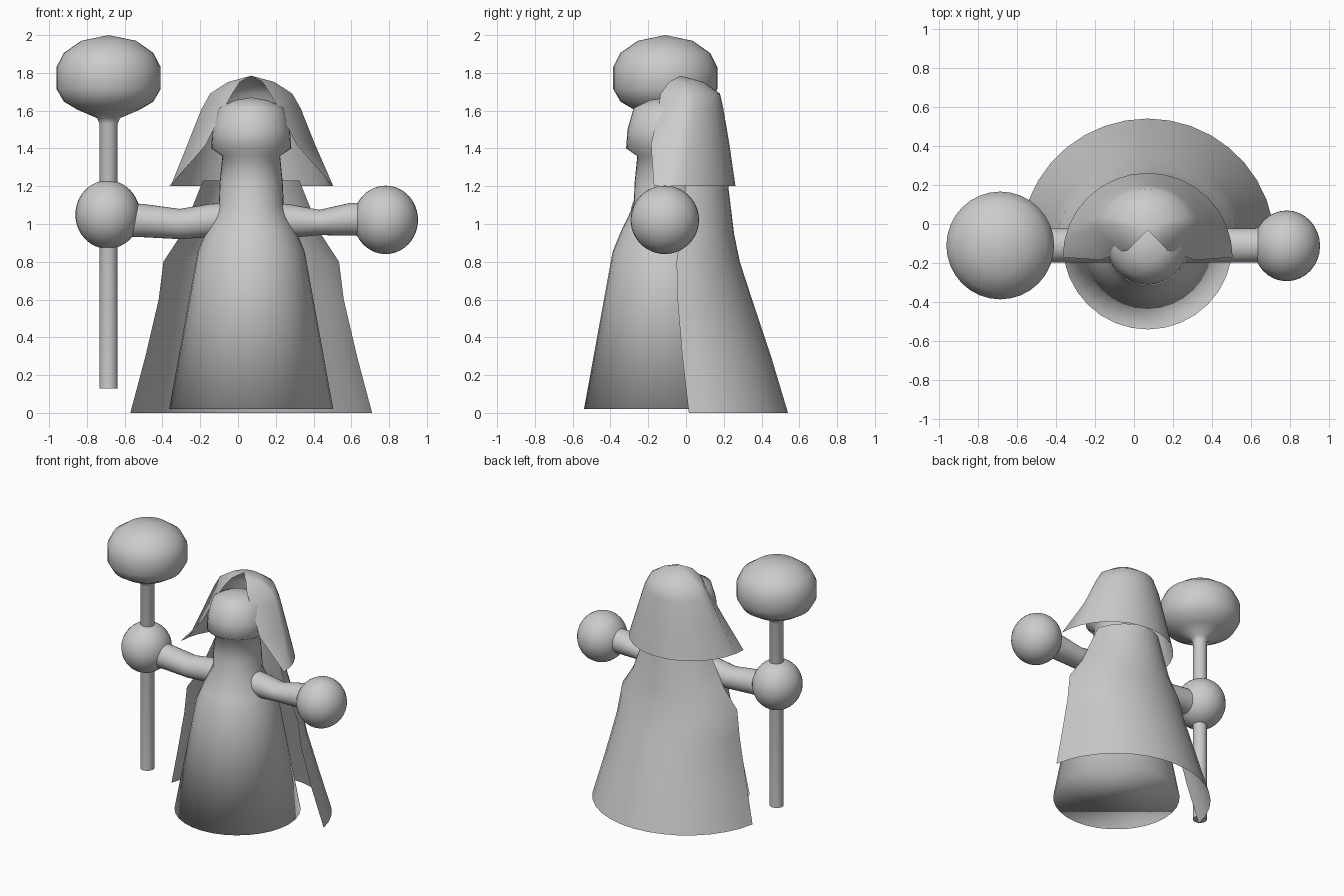
import bpy, bmesh
from math import sin, cos, pi, asin, radians

if "Cube" in bpy.data.objects:
    bpy.data.objects.remove(bpy.data.objects["Cube"], do_unlink=True)

grey = bpy.data.materials.new("plain_grey")
grey.use_nodes = True
grey.diffuse_color = (0.6, 0.6, 0.6, 1)
grey.node_tree.nodes["Principled BSDF"].inputs["Base Color"].default_value = (0.6, 0.6, 0.6, 1)

CX, CY = 0.07, -0.105   # axis of the figure
SEG = 32


def finish(name, bm, sharp=180):
    mesh = bpy.data.meshes.new(name)
    bm.to_mesh(mesh)
    bm.free()
    mesh.materials.append(grey)
    mesh.shade_smooth()
    if sharp < 180:
        mesh.set_sharp_from_angle(angle=radians(sharp))
    obj = bpy.data.objects.new(name, mesh)
    bpy.context.scene.collection.objects.link(obj)
    return obj


def loft(name, rings, closed=True, cap_start=False, cap_end=False, tip=None, sharp=180):
    """Skin a list of point rings, with optional caps or a closing tip."""
    bm = bmesh.new()
    rows = [[bm.verts.new(p) for p in ring] for ring in rings]
    n = len(rows[0])
    count = n if closed else n - 1
    for a, b in zip(rows, rows[1:]):
        for i in range(count):
            j = (i + 1) % n
            bm.faces.new((a[i], a[j], b[j], b[i]))
    if cap_start:
        bm.faces.new(rows[0][::-1])
    if cap_end:
        bm.faces.new(rows[-1])
    if tip:
        t = bm.verts.new(tip)
        for i in range(count):
            bm.faces.new((rows[-1][i], rows[-1][(i + 1) % n], t))
    return finish(name, bm, sharp)


def lathe(name, cx, cy, profile, top, sharp=180):
    rings = [[(cx + r * cos(2 * pi * i / SEG), cy + r * sin(2 * pi * i / SEG), z)
              for i in range(SEG)] for r, z in profile]
    return loft(name, rings, cap_start=True, tip=(cx, cy, top), sharp=sharp)


def arm(name, stations):
    rings = [[(x, -0.11 + 0.088 * cos(2 * pi * i / SEG), z + r * sin(2 * pi * i / SEG))
              for i in range(SEG)] for x, z, r in stations]
    return loft(name, rings, cap_start=True, cap_end=True, sharp=70)


def hand(name, x, z):
    bm = bmesh.new()
    bmesh.ops.create_uvsphere(bm, u_segments=SEG, v_segments=24, radius=1)
    for v in bm.verts:
        v.co = (x + 0.171 * v.co.x, -0.112 + 0.181 * v.co.y, z + 0.181 * v.co.z)
    return finish(name, bm)


# Robe, neck and head as one turned form
lathe("robed_body", CX, CY, [
    (0.435, 0.02), (0.283, 0.855), (0.24, 0.96), (0.172, 1.1), (0.167, 1.22),
    (0.153, 1.36), (0.212, 1.4), (0.205, 1.5), (0.172, 1.615), (0.09, 1.655)], 1.67)

# Staff with a bulbous head
lathe("staff", -0.685, -0.11, [
    (0.048, 0.13), (0.048, 1.53), (0.06, 1.56), (0.165, 1.605), (0.237, 1.648),
    (0.276, 1.715), (0.276, 1.83), (0.238, 1.905), (0.145, 1.97)], 2.0, sharp=75)

# Arms and ball hands
arm("left_arm", [(0.2, 1.02, 0.092), (0.28, 1.015, 0.088), (0.43, 1.008, 0.067),
                 (0.59, 1.025, 0.086), (0.65, 1.025, 0.088)])
arm("right_arm", [(-0.57, 1.02, 0.09), (-0.5, 1.018, 0.088), (-0.31, 1.0, 0.08),
                  (-0.15, 1.018, 0.088), (-0.06, 1.02, 0.092)])
hand("left_hand", 0.782, 1.022)
hand("right_hand", -0.69, 1.05)

# Cape: open sheet behind the robe (height, half width, back depth, front edge)
cape = []
for z, half, back, edge in [(0, 0.64, 0.54, 0.015), (0.3, 0.56, 0.45, -0.02),
                            (0.6, 0.49, 0.35, -0.045), (0.8, 0.465, 0.285, -0.05),
                            (0.945, 0.37, 0.255, -0.03), (1.23, 0.255, 0.22, 0)]:
    depth = back - CY
    start = asin((edge - CY) / depth)
    angles = [start + (pi - 2 * start) * i / 16 for i in range(17)]
    cape.append([(CX + half * cos(a) / cos(start), CY + depth * sin(a), z) for a in angles])
loft("cape", cape, closed=False)

# Hood: open sheet with drawn-in front edges
hood = []
for z, half, mid, back, ex, ey in [(1.2, 0.435, -0.17, 0.262, 0.435, -0.17),
                                   (1.42, 0.345, -0.11, 0.23, 0.24, -0.185),
                                   (1.61, 0.268, -0.06, 0.198, 0.145, -0.145),
                                   (1.69, 0.222, -0.05, 0.18, 0.1, -0.135),
                                   (1.752, 0.125, -0.035, 0.093, 0.06, -0.09)]:
    ring = [(CX + half * cos(pi * i / 16), mid + (back - mid) * sin(pi * i / 16), z)
            for i in range(17)]
    ring[0] = (CX + ex, ey, z)
    ring[-1] = (CX - ex, ey, z)
    hood.append(ring)
loft("hood", hood, closed=False, tip=(CX, -0.03, 1.785))
